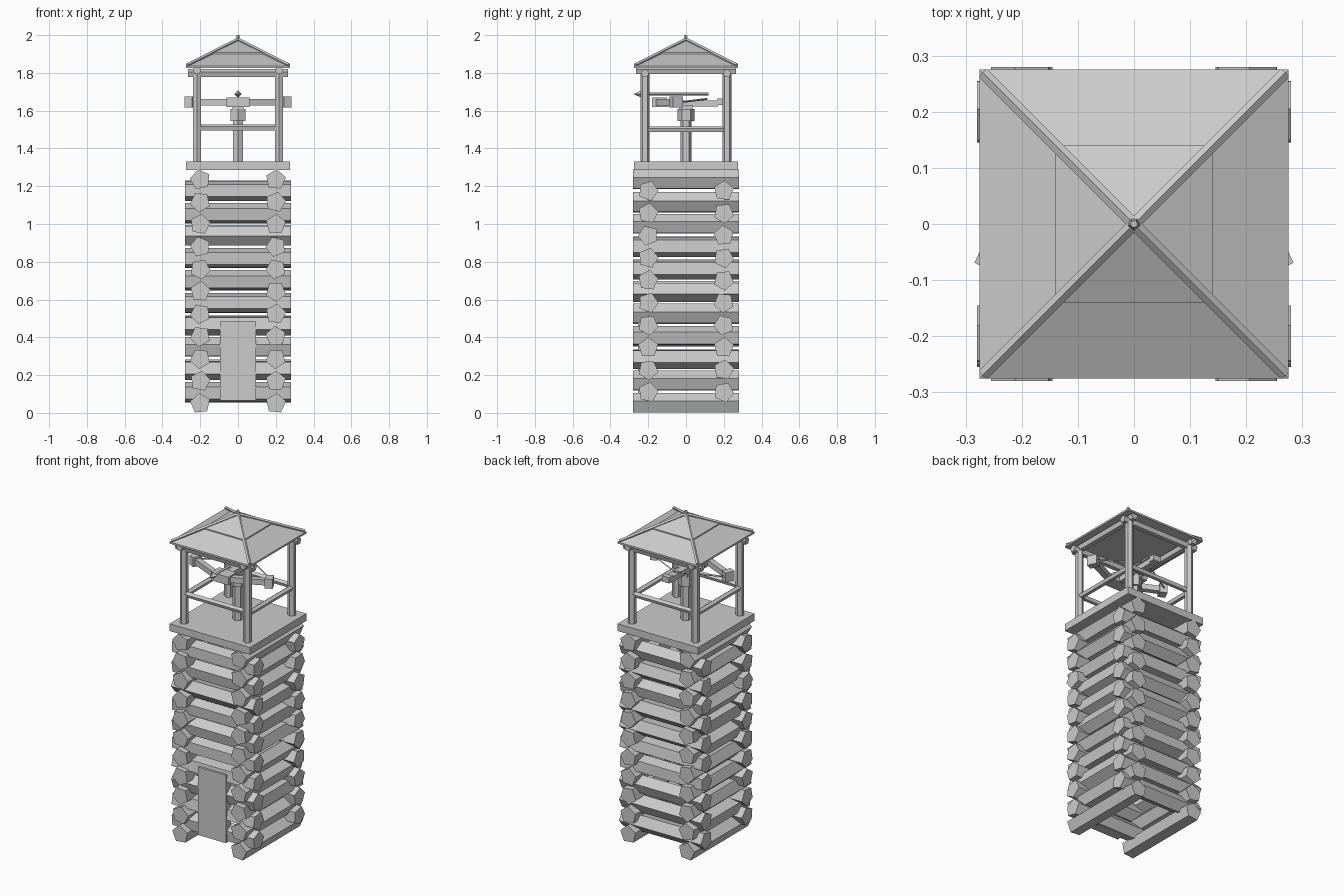
import bpy, bmesh, math, random
from mathutils import Vector

random.seed(7)
cube = bpy.data.objects.get("Cube")
if cube:
    bpy.data.objects.remove(cube, do_unlink=True)

grey = bpy.data.materials.new("weathered_grey")
grey.use_nodes = True
COLOUR = (0.6, 0.6, 0.6, 1)
grey.diffuse_color = COLOUR
for node in grey.node_tree.nodes:
    if node.type == 'BSDF_PRINCIPLED':
        node.inputs["Base Color"].default_value = COLOUR


def finish(name, bm):
    bmesh.ops.recalc_face_normals(bm, faces=bm.faces)
    mesh = bpy.data.meshes.new(name)
    bm.to_mesh(mesh)
    bm.free()
    mesh.materials.append(grey)
    obj = bpy.data.objects.new(name, mesh)
    bpy.context.collection.objects.link(obj)
    return obj


def pole(name, start, end, radius, sides=5, turn=0.0, end_radius=None):
    """Straight prism or taper between two points, first corner facing up."""
    a, b = Vector(start), Vector(end)
    d = (b - a).normalized()
    side = d.cross(Vector((0, 0, 1)))
    side = side.normalized() if side.length > 0.001 else Vector((1, 0, 0))
    up = side.cross(d)
    bm = bmesh.new()
    rings = []
    for p, r in ((a, radius), (b, radius if end_radius is None else end_radius)):
        ring = []
        for i in range(sides):
            t = turn + math.tau * i / sides
            ring.append(bm.verts.new(p + r * (math.cos(t) * up + math.sin(t) * side)))
        rings.append(ring)
    bm.faces.new(rings[0])
    bm.faces.new(rings[1])
    for i in range(sides):
        j = (i + 1) % sides
        bm.faces.new((rings[0][i], rings[0][j], rings[1][j], rings[1][i]))
    return finish(name, bm)


def beam(name, start, end, half):
    """Square timber between two points."""
    return pole(name, start, end, half * math.sqrt(2), 4, math.pi / 4)


def box(name, low, high):
    bm = bmesh.new()
    bmesh.ops.create_cube(bm, size=1)
    for v in bm.verts:
        v.co = [(l + h) / 2 + c * (h - l) for c, l, h in zip(v.co, low, high)]
    return finish(name, bm)


def frustum(name, levels):
    """Stacked square rings given as (half width, height)."""
    bm = bmesh.new()
    rings = [[bm.verts.new((sx * w, sy * w, z)) for sx, sy in
              ((-1, -1), (1, -1), (1, 1), (-1, 1))] for w, z in levels]
    bm.faces.new(rings[0])
    bm.faces.new(rings[-1])
    for lo, hi in zip(rings, rings[1:]):
        for i in range(4):
            j = (i + 1) % 4
            bm.faces.new((lo[i], lo[j], hi[j], hi[i]))
    return finish(name, bm)


# Stacked log walls, alternating direction
STEP = 0.1185
for level in range(11):
    for s in (-1, 1):
        turn = random.uniform(-0.6, 0.6) if level else 0.1 * s
        z = 0.05 + STEP * level
        pole("side_log", (s * 0.2, -0.28, z), (s * 0.2, 0.28, z), 0.055, 5, turn)
        if level < 10:
            z += STEP / 2
            turn = random.uniform(-0.6, 0.6)
            pole("cross_log", (-0.28, s * 0.2, z), (0.28, s * 0.2, z), 0.055, 5, turn)

# Door and lookout floor
box("door", (-0.095, -0.255, 0.065), (0.095, -0.205, 0.485))
box("platform", (-0.275, -0.275, 1.285), (0.275, 0.275, 1.33))

# Corner posts, guard rails and top beams
for s in (-1, 1):
    for t in (-1, 1):
        pole("corner_post", (s * 0.217, t * 0.217, 1.33), (s * 0.217, t * 0.217, 1.81),
             0.024, 6)
    pole("cross_rail", (-0.217, s * 0.217, 1.51), (0.217, s * 0.217, 1.51), 0.017)
    pole("side_rail", (s * 0.217, -0.217, 1.5), (s * 0.217, 0.217, 1.5), 0.017)
    pole("cross_top_beam", (-0.265, s * 0.217, 1.797), (0.265, s * 0.217, 1.797), 0.023)
    pole("side_top_beam", (s * 0.217, -0.265, 1.812), (s * 0.217, 0.265, 1.812), 0.023)

# Two-tier hipped roof with ridge poles and finial
frustum("lower_roof", [(0.275, 1.825), (0.275, 1.836), (0.13, 1.906)])
frustum("upper_roof", [(0.14, 1.9), (0.14, 1.908), (0.004, 1.974)])
for s in (-1, 1):
    for t in (-1, 1):
        pole("hip_pole", (s * 0.268, t * 0.268, 1.84), (0, 0, 1.976), 0.011)
pole("finial", (0, 0, 1.95), (0, 0, 2.0), 0.018, 5, 0, 0.007)

# Weapon pedestal
pole("pedestal", (0, 0, 1.33), (0, 0, 1.56), 0.03, 6)
pole("swivel_block", (0, 0, 1.545), (0, 0, 1.61), 0.045, 6)
box("swivel_cap", (-0.03, -0.035, 1.605), (0.03, 0.035, 1.63))

# Stock with front bow clamp and rear latch
box("stock", (-0.022, -0.18, 1.622), (0.022, 0.17, 1.655))
box("bow_clamp", (-0.06, -0.18, 1.62), (0.06, -0.1, 1.67))
box("rear_latch", (-0.025, 0.165, 1.63), (0.025, 0.2, 1.665))

# Swept bow arms, end blocks and string
for s in (-1, 1):
    beam("bow_arm", (s * 0.03, -0.155, 1.645), (s * 0.24, -0.058, 1.645), 0.017)
    beam("bow_end_block", (s * 0.232, -0.062, 1.645), (s * 0.272, -0.043, 1.645), 0.029)
    pole("bow_string", (s * 0.25, -0.03, 1.645), (0, 0.11, 1.662), 0.005, 4)

# Loaded bolt
pole("bolt_shaft", (0, -0.235, 1.688), (0, 0.12, 1.688), 0.008, 4)
pole("bolt_head", (0, -0.235, 1.688), (0, -0.275, 1.688), 0.02, 4, 0, 0.001)
